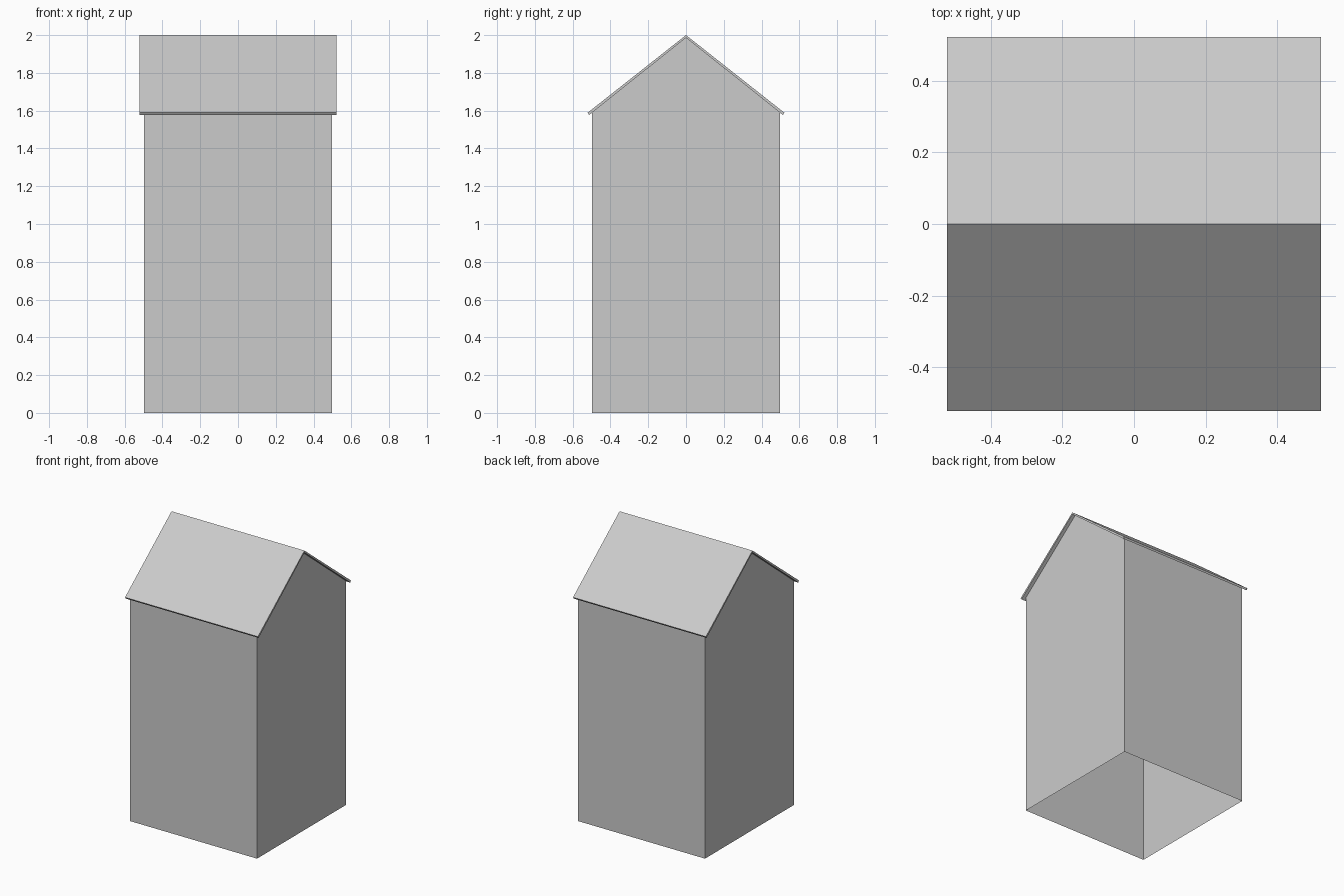
import bpy, bmesh

if "Cube" in bpy.data.objects:
    bpy.data.objects.remove(bpy.data.objects["Cube"])

RIDGE, EAVE, ROOF_HALF = 2.0, 1.589, 0.521
WALL_HALF, THICK = 0.497, 0.014
SLOPE = (RIDGE - EAVE) / ROOF_HALF


def extrude_profile(name, points, half, caps=True, skip=()):
    """Sweep a closed y/z profile along x; skip lists side edges left open."""
    bm = bmesh.new()
    left = [bm.verts.new((-half, y, z)) for y, z in points]
    right = [bm.verts.new((half, y, z)) for y, z in points]
    n = len(points)
    for i in range(n):
        if i not in skip:
            j = (i + 1) % n
            bm.faces.new((left[i], left[j], right[j], right[i]))
    if caps:
        bm.faces.new(left[::-1])
        bm.faces.new(right)
    bmesh.ops.recalc_face_normals(bm, faces=bm.faces)
    mesh = bpy.data.meshes.new(name)
    bm.to_mesh(mesh)
    bm.free()
    obj = bpy.data.objects.new(name, mesh)
    bpy.context.collection.objects.link(obj)
    return obj


# Single-skin walls with gable ends, open at the floor and under the roof
peak = RIDGE - THICK
wall_top = peak - SLOPE * WALL_HALF
extrude_profile("walls", [(-WALL_HALF, 0), (WALL_HALF, 0), (WALL_HALF, wall_top),
                          (0, peak), (-WALL_HALF, wall_top)],
                WALL_HALF, skip=(0, 2, 3))

# Thin folded gable roof with overhanging eaves
extrude_profile("gable_roof", [(-ROOF_HALF, EAVE), (-ROOF_HALF + 0.008, EAVE - 0.012),
                               (0, peak), (ROOF_HALF - 0.008, EAVE - 0.012),
                               (ROOF_HALF, EAVE), (0, RIDGE)], ROOF_HALF)
